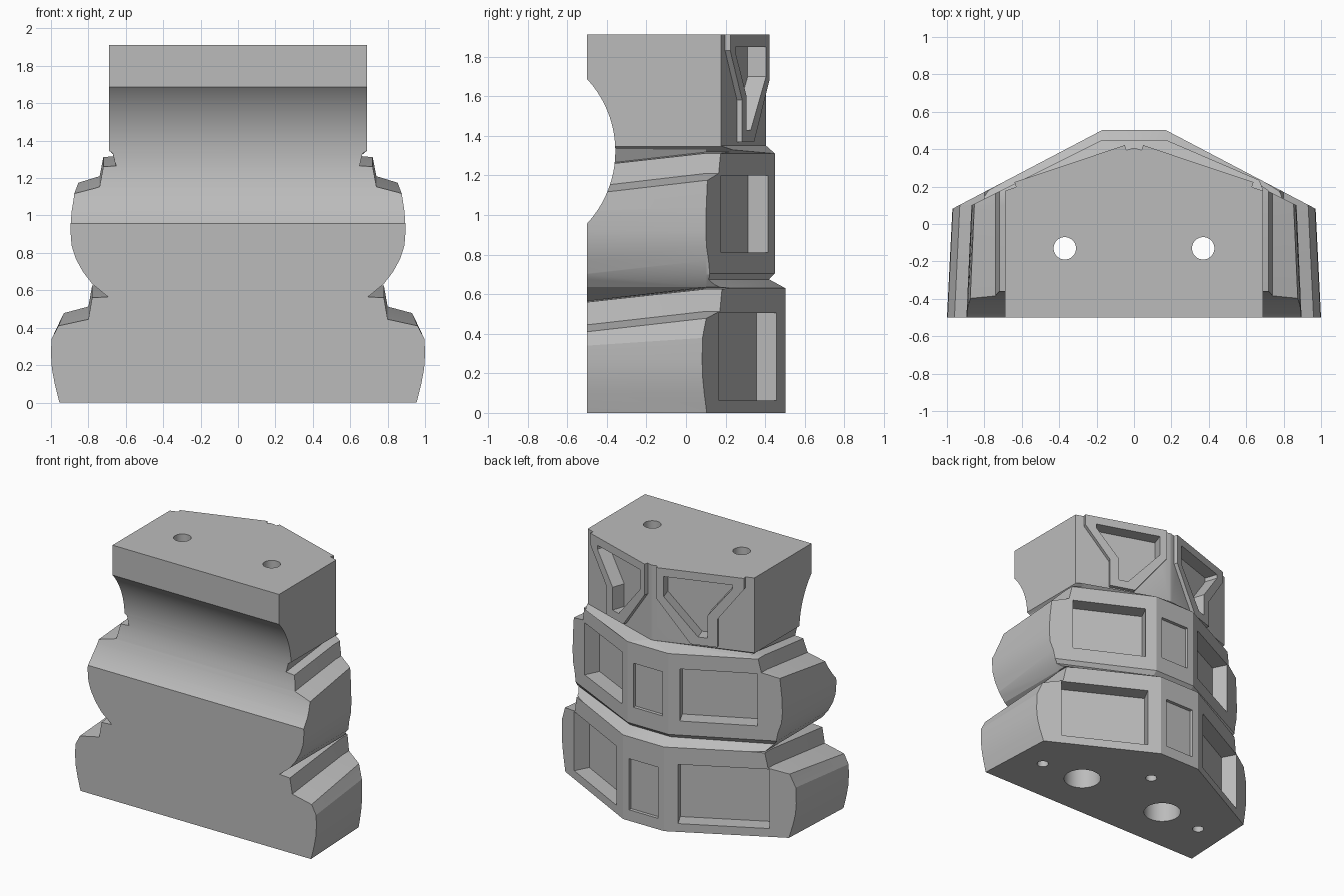
import bpy, bmesh, math

if "Cube" in bpy.data.objects:
    bpy.data.objects.remove(bpy.data.objects["Cube"], do_unlink=True)

grey = bpy.data.materials.new("plain_grey")
grey.use_nodes = True
grey.diffuse_color = (0.5, 0.5, 0.5, 1)
grey.node_tree.nodes["Principled BSDF"].inputs["Base Color"].default_value = (0.5, 0.5, 0.5, 1)


def loft(name, rings):
    """Closed solid through rings that share a point count."""
    bm = bmesh.new()
    loops = [[bm.verts.new(p) for p in ring] for ring in rings]
    n = len(loops[0])
    for a, b in zip(loops, loops[1:]):
        for i in range(n):
            j = (i + 1) % n
            bm.faces.new((a[i], a[j], b[j], b[i]))
    bm.faces.new(loops[0])
    bm.faces.new(loops[-1])
    bmesh.ops.recalc_face_normals(bm, faces=bm.faces)
    mesh = bpy.data.meshes.new(name)
    bm.to_mesh(mesh)
    bm.free()
    mesh.materials.append(grey)
    obj = bpy.data.objects.new(name, mesh)
    bpy.context.collection.objects.link(obj)
    return obj


def combine(target, tool, operation):
    """Apply a boolean and discard the tool."""
    mod = target.modifiers.new("cut", "BOOLEAN")
    mod.object, mod.operation, mod.solver = tool, operation, "EXACT"
    bpy.context.view_layer.objects.active = target
    bpy.ops.object.modifier_apply(modifier=mod.name)
    bpy.data.objects.remove(tool, do_unlink=True)


def circle(x, y, z, r, n=32):
    return [(x + r * math.cos(math.tau * i / n), y + r * math.sin(math.tau * i / n), z)
            for i in range(n)]


def plan(z, half, back, slope):
    """Faceted rear outline at one height."""
    wide = 1.2
    side = back - (wide - half) * slope
    return [(-wide, -0.5, z), (wide, -0.5, z), (wide, side, z),
            (half, back, z), (-half, back, z), (-wide, side, z)]


def on_panel(side, panel, outline, low, high):
    """Solid standing on an angled rear panel, from depth low to high."""
    half, back, slope = panel
    k = math.hypot(1, slope)
    return loft("panel_tool", [[(side * (x + h * slope / k), back - (x - half) * slope + h / k, z)
                                for x, z in outline] for h in (low, high)])


def rect(x0, x1, z0, z1):
    return [(x0, z0), (x1, z0), (x1, z1), (x0, z1)]


LOWER, MIDDLE, UPPER = (0.17, 0.502, 0.525), (0.17, 0.45, 0.5), (0.01, 0.405, 0.335)

# Rear armour tiers stacked by height
body = loft("armoured_body", [plan(z, *tier) for z, tier in (
    (0, LOWER), (0.63, LOWER), (0.675, (0.17, 0.42, 0.48)), (0.705, MIDDLE),
    (1.31, MIDDLE), (1.35, UPPER), (1.911, UPPER))])

# Stepped flanks: x, height at the front, height at the rear
flank = [(0.94, -0.1, -0.1), (0.955, 0, 0), (0.98, 0.1, 0.1), (0.995, 0.18, 0.18),
         (1, 0.26, 0.26), (0.997, 0.34, 0.38), (0.96, 0.41, 0.478),
         (0.80, 0.445, 0.513), (0.78, 0.56, 0.626), (0.695, 0.565, 0.63), (0.78, 0.635, 0.635),
         (0.83, 0.7, 0.7), (0.868, 0.77, 0.77), (0.89, 0.84, 0.84), (0.896, 0.92, 0.92),
         (0.892, 1.02, 1.04), (0.88, 1.105, 1.175), (0.74, 1.14, 1.21), (0.72, 1.245, 1.312),
         (0.65, 1.25, 1.318), (0.67, 1.335, 1.33), (0.69, 1.347, 1.347), (0.69, 2, 2)]


def flank_ring(y, rear):
    right = [(x * (0.97 if rear and x > 0.85 else 1), y, zr if rear else zf)
             for x, zf, zr in flank]
    return right + [(-x, y, z) for x, y, z in reversed(right)]


combine(body, loft("flank_tool", [flank_ring(-0.5, False), flank_ring(0.1, True),
                                  flank_ring(0.7, True)]), "INTERSECT")

# Round channel across the front
groove = [[(x, y, z) for y, z, x in circle(-0.895, 1.322, x, 0.538, 96)] for x in (-1.2, 1.2)]
combine(body, loft("groove_tool", groove), "DIFFERENCE")

# Bolt holes with counterbores, and pin holes underneath
for x in (-0.37, 0.37):
    combine(body, loft("bolt_tool", [circle(x, -0.13, -0.1, 0.13), circle(x, -0.13, 0.3, 0.13),
                                     circle(x, -0.13, 0.3, 0.06), circle(x, -0.13, 2.1, 0.06)]),
            "DIFFERENCE")
for x, y in ((-0.72, -0.15), (0.72, -0.15), (0, 0.19)):
    combine(body, loft("pin_tool", [circle(x, y, -0.1, 0.04), circle(x, y, 0.2, 0.04)]),
            "DIFFERENCE")

# Deep side windows and shallow centre windows
for tier, x0, x1, z0, z1 in ((LOWER, 0.255, 0.81, 0.062, 0.505), (MIDDLE, 0.24, 0.715, 0.81, 1.2)):
    for side in (-1, 1):
        combine(body, on_panel(side, tier, rect(x0, x1, z0, z1), -0.115, 0.05), "DIFFERENCE")
    centre = (0, tier[1], 0)
    combine(body, on_panel(1, centre, rect(-0.12, 0.12, z0 + 0.02, z1 - 0.04), -0.025, 0.05),
            "DIFFERENCE")

# Raised tapering frames with pockets on the upper tier
frame = [(0.04, 1.911), (0.04, 1.68), (0.27, 1.37), (0.45, 1.37), (0.45, 1.58),
         (0.63, 1.83), (0.63, 1.911)]
pocket = [(0.09, 1.85), (0.09, 1.7), (0.32, 1.43), (0.385, 1.43), (0.385, 1.6), (0.55, 1.82),
          (0.55, 1.85)]
parts = [body]
for side, label in ((-1, "right"), (1, "left")):
    plate = on_panel(side, UPPER, frame, -0.01, 0.028)
    plate.name = label + "_upper_frame"
    combine(plate, on_panel(side, UPPER, pocket, -0.1, 0.1), "DIFFERENCE")
    combine(body, on_panel(side, UPPER, pocket, -0.07, 0.1), "DIFFERENCE")
    parts.append(plate)

# Smooth the curves, keep the facets crisp
for obj in parts:
    bpy.ops.object.select_all(action="DESELECT")
    obj.select_set(True)
    bpy.context.view_layer.objects.active = obj
    bpy.ops.object.shade_smooth_by_angle(angle=math.radians(20))
